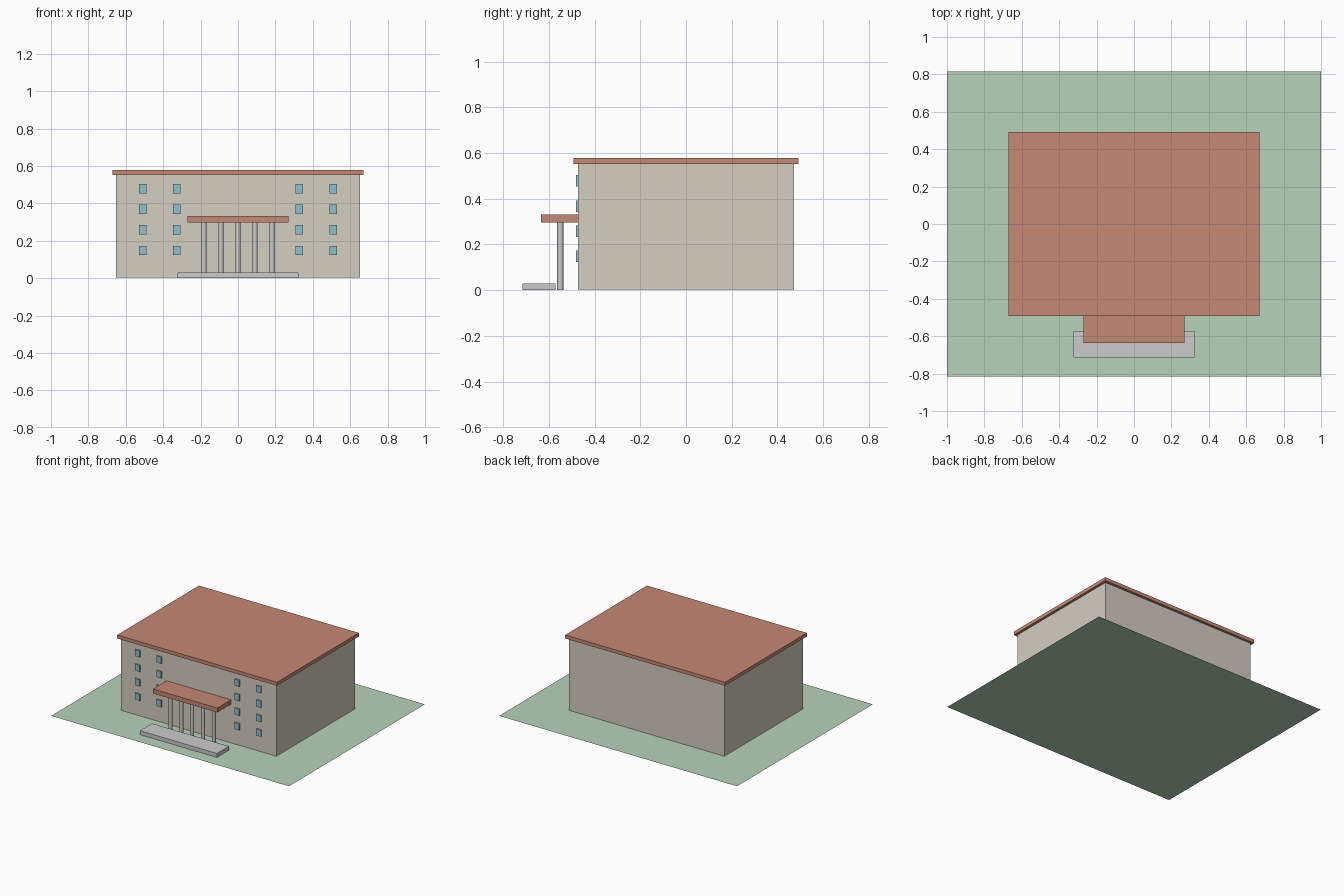
import bpy

if "Cube" in bpy.data.objects:
    bpy.data.objects.remove(bpy.data.objects["Cube"])


def material(name, rgb):
    m = bpy.data.materials.new(name)
    m.diffuse_color = (*rgb, 1)
    m.use_nodes = True
    m.node_tree.nodes["Principled BSDF"].inputs["Base Color"].default_value = m.diffuse_color
    return m


STONE = material("stone", (0.66, 0.62, 0.53))
CLAY = material("clay", (0.56, 0.25, 0.17))
GLASS = material("glass", (0.28, 0.53, 0.63))
GRASS = material("grass", (0.47, 0.65, 0.49))
CONCRETE = material("concrete", (0.7, 0.7, 0.68))


def finish(name, mat):
    obj = bpy.context.object
    obj.name = name
    if mat:
        obj.data.materials.append(mat)
    return obj


def box(name, x, y, z, mat=None):
    """Box from (min, max) ranges on each axis."""
    ranges = (x, y, z)
    bpy.ops.mesh.primitive_cube_add(size=1, location=[(a + b) / 2 for a, b in ranges])
    bpy.context.object.scale = [b - a for a, b in ranges]
    bpy.ops.object.transform_apply(location=False, rotation=False, scale=True)
    return finish(name, mat)


# Lawn: a flat sheet
bpy.ops.mesh.primitive_plane_add(size=1)
bpy.context.object.scale = (2, 1.63, 1)
bpy.ops.object.transform_apply(location=False, rotation=False, scale=True)
finish("lawn", GRASS)

# Main block and overhanging flat roof
box("main_block", (-0.653, 0.653), (-0.472, 0.472), (0.004, 0.552), STONE)
box("main_roof", (-0.672, 0.672), (-0.491, 0.491), (0.552, 0.579), CLAY)

# Entrance canopy and low step
box("entrance_canopy", (-0.271, 0.271), (-0.635, -0.472), (0.297, 0.331), CLAY)
box("entrance_step", (-0.324, 0.324), (-0.715, -0.571), (0, 0.03), CONCRETE)

# Row of five columns
for i in range(5):
    bpy.ops.mesh.primitive_cylinder_add(
        vertices=16, radius=0.0135, depth=0.297,
        location=((i - 2) * 0.091, -0.55, 0.1485))
    finish("column", None)
    bpy.ops.object.shade_smooth_by_angle()

# Windows: two columns of four on each side of the entrance
for side in (-1, 1):
    for cx in (0.328, 0.51):
        for row in range(4):
            z = 0.148 + row * 0.11
            x = side * cx
            box("window", (x - 0.02, x + 0.02), (-0.482, -0.464),
                (z - 0.025, z + 0.025), GLASS)
